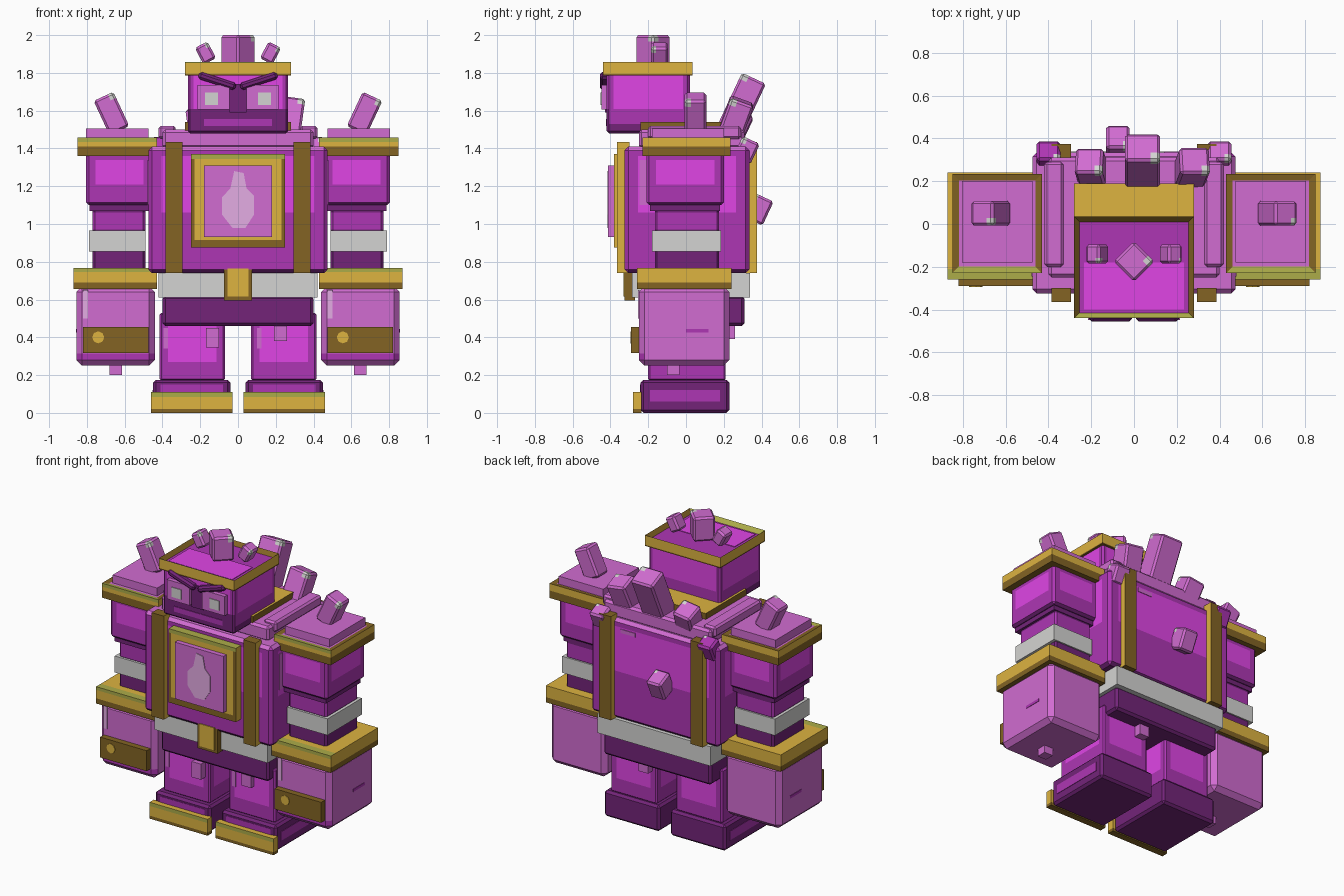
import bpy, bmesh, math
from mathutils import Vector, Matrix, Euler

if "Cube" in bpy.data.objects:
    bpy.data.objects.remove(bpy.data.objects["Cube"])

# ---- palette ----
def lin(c):
    c /= 255
    return c / 12.92 if c <= 0.04045 else ((c + 0.055) / 1.055) ** 2.4

PALETTE = {
    "bright_magenta": (224, 69, 229), "mid_purple": (174, 54, 180), "dark_purple": (115, 36, 121),
    "light_violet": (209, 108, 209), "pale_pink": (228, 172, 228), "gold": (221, 179, 64),
    "dark_gold": (131, 100, 36), "olive": (172, 172, 73), "light_grey": (212, 212, 210)}
BRIGHT, MID, DARK, VIOLET, PALE, GOLD, DGOLD, OLIVE, GREY = range(9)
MATS = []
for name, rgb in PALETTE.items():
    m = bpy.data.materials.new(name)
    m.diffuse_color = (*[lin(c) for c in rgb], 1)
    m.use_nodes = True
    m.node_tree.nodes["Principled BSDF"].inputs["Base Color"].default_value = m.diffuse_color
    MATS.append(m)

# ---- helpers ----
def finish(name, bm, bevel=0.0):
    me = bpy.data.meshes.new(name)
    bm.to_mesh(me)
    bm.free()
    for m in MATS:
        me.materials.append(m)
    ob = bpy.data.objects.new(name, me)
    bpy.context.collection.objects.link(ob)
    if bevel:
        mod = ob.modifiers.new("bevel", "BEVEL")
        mod.width, mod.segments = bevel, 1
        mod.limit_method = 'ANGLE'
    return ob

def box(name, x, y, z, mat, bevel=0.0, cuts=(), rule=None, dip=None):
    """Box from ranges; cuts = (axis, position); rule(centre, normal) picks a colour."""
    x = sorted(x)
    lo, hi = Vector((x[0], y[0], z[0])), Vector((x[1], y[1], z[1]))
    bm = bmesh.new()
    bmesh.ops.create_cube(bm, size=1)
    for v in bm.verts:
        v.co = (lo + hi) / 2 + Vector(a * b for a, b in zip(v.co, hi - lo))
    for axis, pos in cuts:
        n = Vector((0, 0, 0))
        n[axis] = 1
        bmesh.ops.bisect_plane(bm, geom=bm.verts[:] + bm.edges[:] + bm.faces[:],
                               plane_co=n * pos, plane_no=n)
    bm.normal_update()
    for f in bm.faces:
        f.material_index = rule(f.calc_center_median(), f.normal) if rule else mat
    if dip:  # sunken top inside a rim
        top = [f for f in bm.faces if f.normal.z > 0.9]
        bmesh.ops.inset_region(bm, faces=top, thickness=dip[0])
        for f in bm.faces:
            if f not in top and f.normal.z > 0.9:
                f.material_index = OLIVE if f.calc_center_median().y < y[0] + dip[0] * 0.9 else DGOLD
        for f in top:
            f.material_index = dip[2]
        for v in {v for f in top for v in f.verts}:
            v.co.z -= dip[1]
    return finish(name, bm, bevel)

def crystal(name, centre, size, rot=(0, 0, 0), mat=VIOLET, glint=True):
    """Tilted block with one pale top corner."""
    gx, gy, gz = size[0] * 0.22, -size[1] * 0.2, size[2] / 2 - min(0.035, size[2] * 0.3)
    ob = box(name, *[(-d / 2, d / 2) for d in size], mat, 0.012, [(0, gx), (1, gy), (2, gz)],
             lambda c, n: GREY if glint and c.x > gx and c.y < gy and c.z > gz else mat)
    ob.data.transform(Matrix.Translation(centre) @ Euler([math.radians(a) for a in rot]).to_matrix().to_4x4())
    return ob

def panel_box(name, x, y, z, edge, zlow, ztop, bevel=0.015, top=lambda c: MID):
    """Box with a bright panel on each side, a mid rim and a mid lower part."""
    x = sorted(x)
    cuts = [(0, x[0] + edge), (0, x[1] - edge), (1, y[0] + edge), (1, y[1] - edge), (2, zlow), (2, ztop)]
    def rule(c, n):
        if n.z > 0.9:
            return top(c)
        if n.z < -0.9:
            return DARK
        inner = x[0] + edge < c.x < x[1] - edge if abs(n.y) > 0.5 else y[0] + edge < c.y < y[1] - edge
        return BRIGHT if inner and zlow < c.z < ztop else MID
    return box(name, x, y, z, MID, bevel, cuts, rule)

def trim(name, x, y, z, split, lip=0.022, front=0.0, **kw):
    """Gold band: gold above, dark gold below, olive front lip."""
    lip, yf = z[1] - lip, y[0] + front
    def rule(c, n):
        if n.z > 0.9:
            return OLIVE if c.y < yf else GOLD
        if n.z < -0.9:
            return DGOLD
        if c.z > lip and n.y < -0.5:
            return OLIVE
        return GOLD if c.z > split else DGOLD
    cuts = [(2, split), (2, lip)] + ([(1, yf)] if front else [])
    return box(name, x, y, z, GOLD, 0, cuts, rule, **kw)

def plate(name, pts, y, depth, mat):
    """Flat outline in x, z extruded forward."""
    bm = bmesh.new()
    f = bm.faces.new([bm.verts.new((px, y, pz)) for px, pz in pts])
    new = bmesh.ops.extrude_face_region(bm, geom=[f])["geom"]
    for v in new:
        if isinstance(v, bmesh.types.BMVert):
            v.co.y -= depth
    bmesh.ops.recalc_face_normals(bm, faces=bm.faces[:])
    for f in bm.faces:
        f.material_index = mat
    return finish(name, bm)

# ---- torso ----
panel_box("torso", (-0.475, 0.475), (-0.325, 0.335), (0.74, 1.41), 0.07, 1.06, 1.36, 0.02, top=lambda c: VIOLET)
box("torso_top", (-0.40, 0.40), (-0.25, 0.31), (1.40, 1.50), VIOLET, 0.015)
box("collar", (-0.28, 0.28), (-0.24, 0.19), (1.49, 1.54), GOLD, 0, (), lambda c, n: GOLD if n.z > 0.5 else DGOLD)
box("back_glint", (0.14, 0.25), (0.33, 0.339), (1.325, 1.35), VIOLET)
for s in (-1, 1):
    box("shoulder_ridge", (s * 0.33, s * 0.42), (-0.20, 0.29), (1.45, 1.52), VIOLET, 0.012)
    box("torso_side_glint", (s * 0.47, s * 0.479), (-0.245, -0.205), (1.10, 1.34), VIOLET)
    for part, y in (("front_strap", (-0.365, -0.30)), ("back_strap", (0.30, 0.375))):
        box(part, (s * 0.295, s * 0.385), y, (0.74, 1.435), DGOLD, 0, (),
            lambda c, n: GOLD if abs(n.x) > 0.5 else DGOLD)

# chest emblem
def frame_rule(c, n):
    if n.y > -0.5:
        return OLIVE if n.z > 0.5 else GOLD
    if c.z > 1.345:
        return OLIVE
    return DGOLD if c.z < 0.915 or abs(c.x) > 0.23 else GOLD
box("emblem_frame", (-0.25, 0.25), (-0.38, -0.31), (0.875, 1.37), GOLD, 0,
    [(0, -0.23), (0, 0.23), (2, 0.915), (2, 1.345)], frame_rule)
box("emblem_panel", (-0.18, 0.18), (-0.412, -0.37), (0.93, 1.31), VIOLET)
plate("emblem_flame", [(-0.03, 0.98), (0.04, 0.98), (0.085, 1.05), (0.085, 1.15), (0.045, 1.19), (0.03, 1.27),
                       (-0.02, 1.28), (-0.04, 1.19), (-0.085, 1.14), (-0.085, 1.05)], -0.41, 0.006, PALE)

# belt and pelvis
box("belt", (-0.42, 0.42), (-0.285, 0.34), (0.61, 0.74), GREY)
box("buckle", (-0.075, 0.075), (-0.325, -0.27), (0.595, 0.77), DGOLD)
box("buckle_face", (-0.055, 0.055), (-0.331, -0.32), (0.615, 0.765), GOLD)
box("pelvis", (-0.40, 0.40), (-0.25, 0.31), (0.46, 0.62), DARK, 0.015)

# ---- head ----
def head_rule(c, n):
    if n.z < -0.5 or c.z < 1.53 or (n.y < -0.5 and c.z < 1.61):
        return DARK
    edge = abs(c.x) > 0.235 if abs(n.y) > 0.5 else not -0.385 < c.y < -0.015
    return MID if edge or c.z < 1.61 else BRIGHT
box("head", (-0.265, 0.265), (-0.42, 0.02), (1.48, 1.80), MID, 0.012,
    [(0, -0.235), (0, 0.235), (1, -0.385), (1, -0.015), (2, 1.53), (2, 1.61)], head_rule)
trim("head_band", (-0.28, 0.28), (-0.44, 0.035), (1.785, 1.857), 1.793, 0.004, dip=(0.035, 0.025, MID))
box("crown_panel", (-0.235, 0.235), (-0.40, -0.18), (1.83, 1.836), BRIGHT)
box("nose", (-0.045, 0.045), (-0.43, -0.41), (1.59, 1.74), DARK)
box("jaw_panel", (-0.18, 0.18), (-0.424, -0.415), (1.52, 1.555), MID)
for s in (-1, 1):
    box("eye_socket", (s * 0.045, s * 0.215), (-0.448, -0.41), (1.605, 1.735), VIOLET)
    box("eye", (s * 0.105, s * 0.175), (-0.453, -0.445), (1.63, 1.695), GREY)
    crystal("brow", (s * 0.11, -0.43, 1.757), (0.205, 0.05, 0.04), (0, -s * 18, 0), DARK, False)
    crystal("head_side_crystal", (s * 0.172, -0.14, 1.905), (0.075, 0.09, 0.10), (0, s * 28, 0))
crystal("head_top_crystal", (0, -0.175, 1.92), (0.135, 0.135, 0.16), (0, 0, 45))

# ---- arms ----
for s in (-1, 1):
    X = lambda a, b: (s * a, s * b)
    panel_box("upper_arm", X(0.45, 0.805), (-0.21, 0.20), (1.10, 1.38), 0.05, 1.21, 1.34)
    box("upper_arm_hem", X(0.47, 0.785), (-0.19, 0.18), (1.07, 1.12), DARK)
    box("elbow", X(0.49, 0.77), (-0.165, 0.175), (0.75, 1.10), MID, 0.012,
        [(2, 0.97), (2, 1.06)], lambda c, n: MID if 0.97 < c.z < 1.06 else DARK)
    box("wrist_band", X(0.49, 0.79), (-0.18, 0.185), (0.855, 0.965), GREY)
    trim("shoulder_band", X(0.43, 0.85), (-0.23, 0.235), (1.36, 1.457), 1.41, dip=(0.045, 0.005, VIOLET))
    box("shoulder_pad", X(0.475, 0.805), (-0.18, 0.20), (1.44, 1.505), VIOLET)
    crystal("shoulder_crystal", (s * 0.67, 0.05, 1.585), (0.115, 0.115, 0.20), (0, s * 25, 0))
    trim("forearm_band", X(0.43, 0.872), (-0.26, 0.24), (0.655, 0.768), 0.69, front=0.05)
    box("forearm", X(0.44, 0.855), (-0.25, 0.23), (0.25, 0.67), VIOLET, 0.03, [(2, 0.315)],
        lambda c, n: MID if n.y < -0.5 and c.z < 0.315 else VIOLET)
    box("forearm_mark", X(0.85, 0.858), (0.0, 0.12), (0.425, 0.443), MID)
    box("knuckle_plate", X(0.475, 0.82), (-0.29, -0.24), (0.318, 0.455), DGOLD)
    # stud and glint sit at the same place on both hands
    cx = -0.74 if s < 0 else 0.555
    box("forearm_glint", (cx - 0.08, cx - 0.055), (-0.253, -0.245), (0.50, 0.65), PALE)
    plate("knuckle_stud", [(cx + 0.032 * math.cos(k * math.pi / 4), 0.4 + 0.032 * math.sin(k * math.pi / 4))
                           for k in range(8)], -0.288, 0.006, GOLD)
    box("hand_crystal", X(0.615, 0.68), (-0.10, -0.035), (0.20, 0.27), VIOLET)

# ---- legs ----
for s in (-1, 1):
    X = lambda a, b: (s * a, s * b)
    panel_box("leg", X(0.07, 0.415), (-0.20, 0.21), (0.17, 0.53), 0.045, 0.27, 0.52)
    gx = -0.395 if s < 0 else 0.10
    box("leg_glint", (gx, gx + 0.025), (-0.204, -0.195), (0.34, 0.45), VIOLET)
    box("foot", X(0.04, 0.45), (-0.24, 0.23), (0, 0.175), DARK, 0.015)
    box("foot_side_panel", X(0.445, 0.453), (-0.19, 0.18), (0.06, 0.12), MID)
    box("foot_front_panel", X(0.08, 0.41), (-0.243, -0.23), (0.11, 0.15), MID)
    trim("toe_cap", X(0.03, 0.46), (-0.28, -0.235), (0, 0.11), 0.02, 0.025)
box("left_knee_crystal", (-0.17, -0.10), (-0.25, -0.18), (0.345, 0.45), VIOLET)
box("right_knee_crystal", (0.19, 0.26), (-0.235, -0.18), (0.38, 0.46), VIOLET)
box("back_leg_crystal", (0.10, 0.17), (0.18, 0.26), (0.39, 0.46), VIOLET)

# ---- back crystals ----
crystal("large_back_crystal", (0.04, 0.275, 1.59), (0.165, 0.14, 0.40), (-25, 0, 0))
crystal("right_back_crystal", (0.27, 0.26, 1.55), (0.14, 0.13, 0.22), (-20, 8, 0))
crystal("left_back_crystal", (-0.20, 0.26, 1.51), (0.13, 0.13, 0.18), (-25, -8, 0))
crystal("lower_back_crystal", (-0.075, 0.38, 1.08), (0.11, 0.12, 0.14), (-25, 0, 0))
for s in (-1, 1):
    crystal("corner_crystal", (s * 0.40, 0.32, 1.39), (0.11, 0.10, 0.12), (-25, 0, 0), MID if s < 0 else VIOLET)
